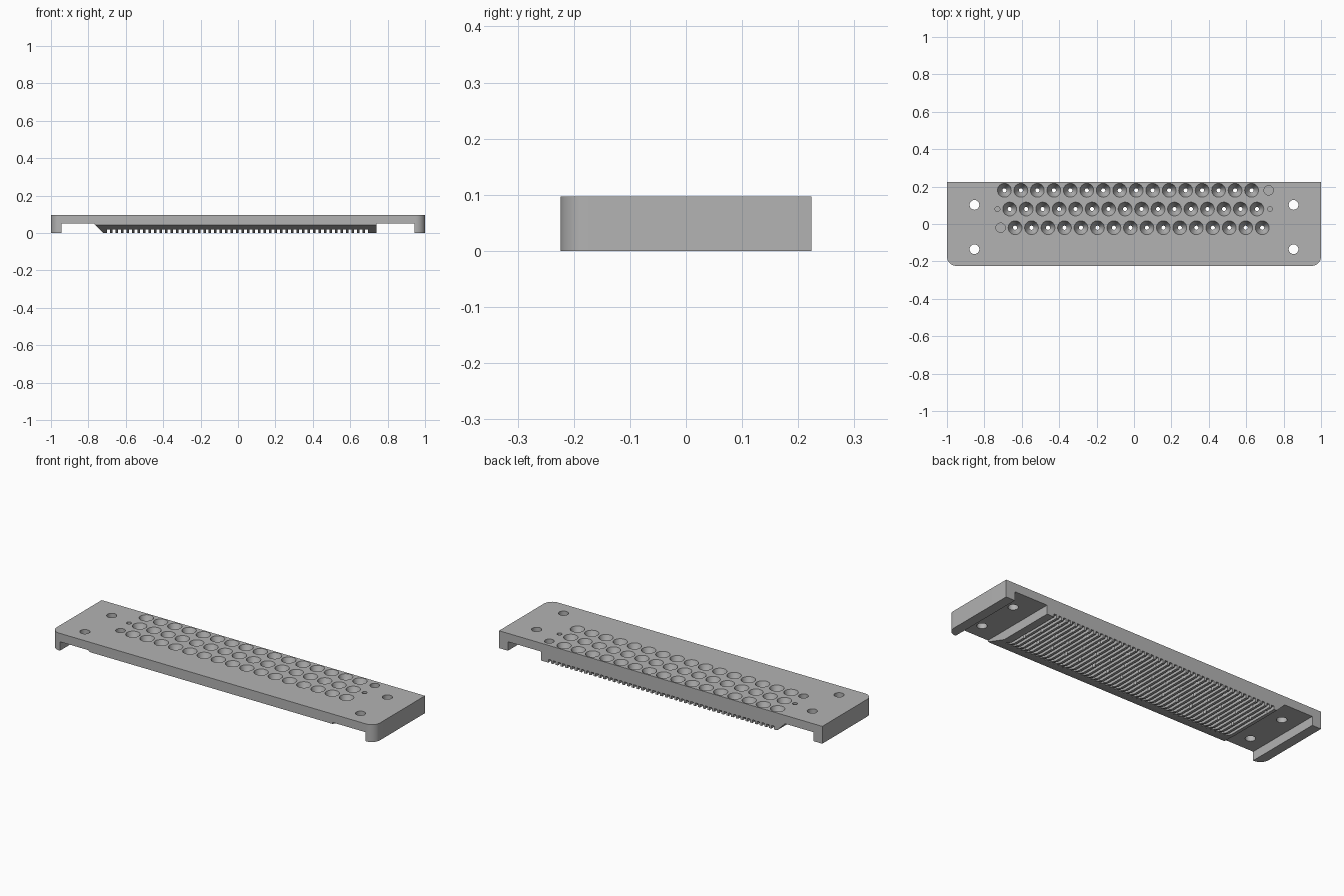
import bpy, bmesh, math
from mathutils import Vector

if "Cube" in bpy.data.objects:
    bpy.data.objects.remove(bpy.data.objects["Cube"], do_unlink=True)

TOP, FLOOR = 0.097, 0.05
HALF_Y = 0.224

grey = bpy.data.materials.new("plain_grey")
grey.use_nodes = True
colour = (0.45, 0.45, 0.45, 1)
grey.diffuse_color = colour
grey.node_tree.nodes["Principled BSDF"].inputs["Base Color"].default_value = colour


def add_prism(bm, points, start, end, axis):
    """Extrude a 2D polygon along the given axis; points use the other two axes."""
    def place(p, d):
        return {"x": (d, p[0], p[1]), "y": (p[0], d, p[1]), "z": (p[0], p[1], d)}[axis]
    a = [bm.verts.new(place(p, start)) for p in points]
    b = [bm.verts.new(place(p, end)) for p in points]
    bm.faces.new(a)
    bm.faces.new(b[::-1])
    for i in range(len(a)):
        j = (i + 1) % len(a)
        bm.faces.new((a[j], a[i], b[i], b[j]))


def add_lathe(bm, profile, x, y, sides=24):
    """Closed turned solid from (radius, height) pairs, top to bottom."""
    rings = []
    for r, z in profile:
        rings.append([bm.verts.new((x + r * math.cos(i * math.tau / sides),
                                    y + r * math.sin(i * math.tau / sides), z))
                      for i in range(sides)])
    bm.faces.new(rings[0])
    bm.faces.new(rings[-1][::-1])
    for up, low in zip(rings, rings[1:]):
        for i in range(sides):
            j = (i + 1) % sides
            bm.faces.new((up[i], low[i], low[j], up[j]))


def finish(bm, name):
    bmesh.ops.recalc_face_normals(bm, faces=bm.faces)
    mesh = bpy.data.meshes.new(name)
    bm.to_mesh(mesh)
    bm.free()
    mesh.materials.append(grey)
    obj = bpy.data.objects.new(name, mesh)
    bpy.context.collection.objects.link(obj)
    return obj


# Plate outline with two rounded front corners
outline = [(1, HALF_Y), (-1, HALF_Y)]
radius = 0.05
for cx, first in ((-1 + radius, 180), (1 - radius, 270)):
    for step in range(9):
        a = math.radians(first + step * 90 / 8)
        outline.append((cx + radius * math.cos(a), -HALF_Y + radius + radius * math.sin(a)))
bm = bmesh.new()
add_prism(bm, outline, 0, TOP, "z")
plate = finish(bm, "perforated_plate")

cutters = []

# Pockets under both ends, one with a sloping inner wall
bm = bmesh.new()
add_prism(bm, [(0.74, -0.1), (0.945, -0.1), (0.945, FLOOR), (0.74, FLOOR)], -0.3, 0.3, "y")
add_prism(bm, [(-0.945, -0.1), (-0.62, -0.1), (-0.77, FLOOR), (-0.945, FLOOR)], -0.3, 0.3, "y")
cutters.append(finish(bm, "end_pockets"))

# Slope under the front edge
bm = bmesh.new()
add_prism(bm, [(-0.07, -0.01), (-0.3, -0.01), (-0.3, 0.067)], -0.9, 0.9, "x")
cutters.append(finish(bm, "front_slope"))

# Funnel holes in three staggered rows
PITCH = 0.0881
rows = [(-0.693, 0.18), (-0.6645, 0.08), (-0.636, -0.02)]
funnel = [(0.0385, 0.102), (0.037, TOP), (0.024, 0.06), (0.011, 0.042), (0.011, -0.02)]
bm = bmesh.new()
for x0, y in rows:
    for i in range(16):
        add_lathe(bm, funnel, x0 + i * PITCH, y)

# Mounting holes and blind locating holes
for x in (-0.853, 0.853):
    for y in (0.102, -0.135):
        add_lathe(bm, [(0.026, 0.12), (0.026, -0.02)], x, y)
for x, y, r in ((0.72, 0.18, 0.025), (-0.713, -0.02, 0.025),
                (-0.73, 0.08, 0.013), (0.727, 0.08, 0.013)):
    add_lathe(bm, [(r, 0.12), (r, 0.055)], x, y)
cutters.append(finish(bm, "holes"))

# Comb of grooves on the underside
bm = bmesh.new()
w = 0.008
for i in range(48):
    x = rows[0][0] + i * PITCH / 3
    add_prism(bm, [(x - w, -0.05), (x + w, -0.05), (x + w, 0.018), (x - w, 0.018)],
              -0.3, 0.3, "y")
cutters.append(finish(bm, "comb_grooves"))

# Cut everything out of the plate
bpy.ops.object.select_all(action="DESELECT")
bpy.context.view_layer.objects.active = plate
plate.select_set(True)
for cutter in cutters:
    cutter.hide_render = True
    mod = plate.modifiers.new(cutter.name, "BOOLEAN")
    mod.operation = "DIFFERENCE"
    mod.solver = "EXACT"
    mod.object = cutter
    bpy.ops.object.modifier_apply(modifier=mod.name)
    bpy.data.objects.remove(cutter, do_unlink=True)

bpy.ops.object.shade_smooth_by_angle(angle=math.radians(25))
